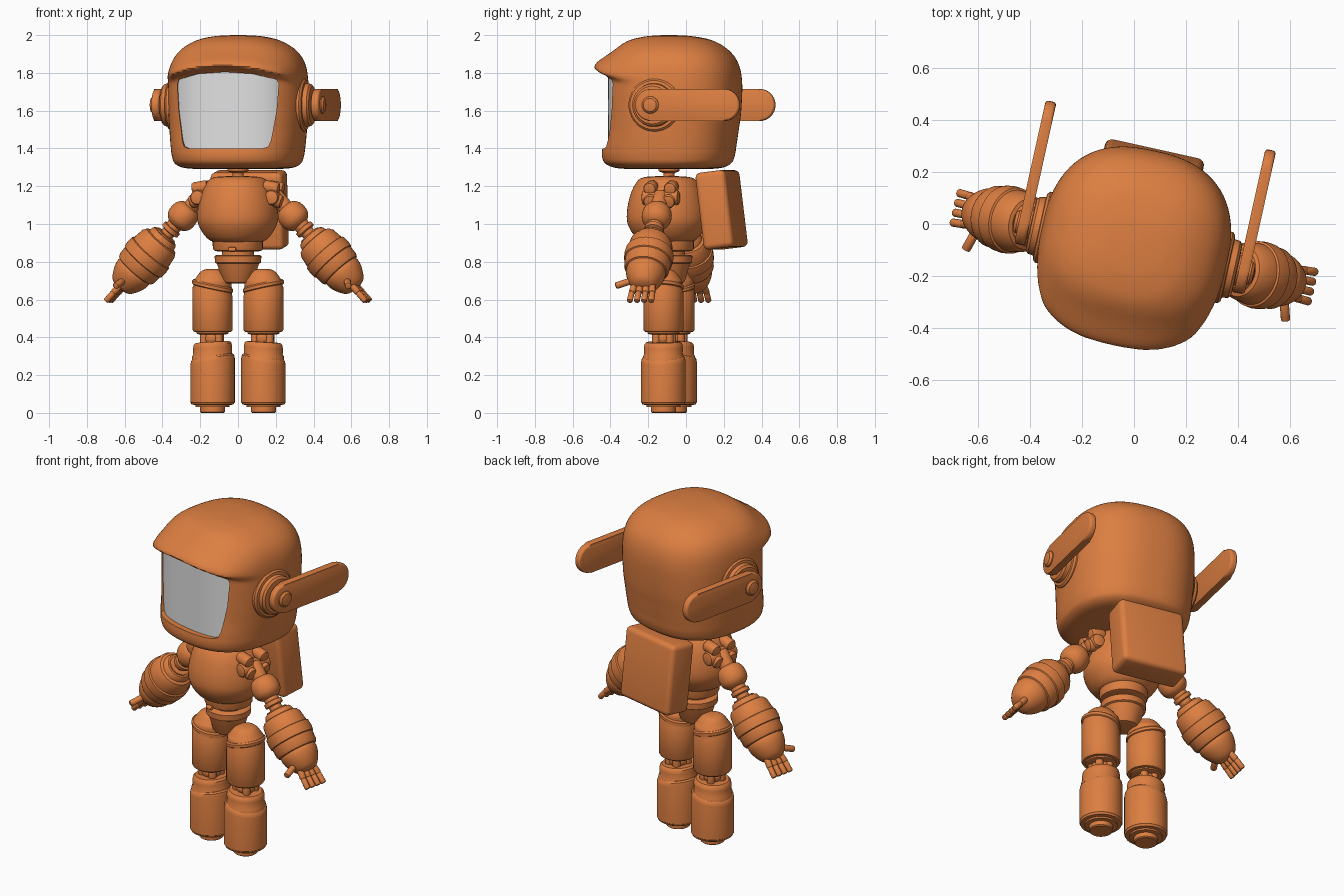
import bpy, bmesh, math
from mathutils import Matrix, Vector

cube = bpy.data.objects.get("Cube")
if cube:
    bpy.data.objects.remove(cube, do_unlink=True)

# The whole figure is turned slightly about a vertical axis
ROOT = Matrix.Translation((0, -0.09, 0)) @ Matrix.Rotation(math.radians(-12.5), 4, 'Z')
UP = Vector((0, 0, 1))
SHAPE = 2.5


def material(name, rgb):
    m = bpy.data.materials.new(name)
    m.use_nodes = True
    m.diffuse_color = (*rgb, 1)
    m.node_tree.nodes["Principled BSDF"].inputs["Base Color"].default_value = (*rgb, 1)
    return m


ORANGE = material("orange", (0.72, 0.21, 0.053))
GREY = material("light grey", (0.75, 0.75, 0.75))


def finish(name, bm, local=Matrix(), mat=ORANGE, angle=35):
    bmesh.ops.recalc_face_normals(bm, faces=bm.faces)
    mesh = bpy.data.meshes.new(name)
    bm.to_mesh(mesh)
    bm.free()
    mesh.materials.append(mat)
    ob = bpy.data.objects.new(name, mesh)
    bpy.context.collection.objects.link(ob)
    ob.matrix_world = ROOT @ local
    smooth(ob, angle)
    return ob


def smooth(ob, angle=35):
    bpy.ops.object.select_all(action='DESELECT')
    ob.select_set(True)
    bpy.context.view_layer.objects.active = ob
    bpy.ops.object.shade_smooth_by_angle(angle=math.radians(angle))


def spline(rows, steps):
    """Catmull-Rom curve through rows of any width."""
    pts = [Vector(r) for r in [rows[0], *rows, rows[-1]]]
    out = []
    for a, b, c, d in zip(pts, pts[1:], pts[2:], pts[3:]):
        for i in range(steps):
            t = i / steps
            out.append(b + (c - a) * (t / 2) + (a * 2 - b * 5 + c * 4 - d) * (t * t / 2)
                       + (b * 3 - a - c * 3 + d) * (t ** 3 / 2))
    return out + [pts[-1]]


def skin(rings):
    """Closed mesh through rings of points."""
    bm = bmesh.new()
    loops = [[bm.verts.new(p) for p in ring] for ring in rings]
    for lo, hi in zip(loops, loops[1:]):
        for i in range(len(lo)):
            bm.faces.new((lo[i - 1], lo[i], hi[i], hi[i - 1]))
    bm.faces.new(loops[0])
    bm.faces.new(loops[-1])
    return bm


def lathe(name, rows, origin=(0, 0, 0), axis=UP, lean=0, above=9, seg=40):
    """Turned part from (radius, distance) rows; the rim above a height may lean sideways."""
    rings = []
    for r, t in rows:
        ring = []
        for i in range(seg):
            a = math.tau * i / seg
            x = r * math.cos(a)
            ring.append((x, r * math.sin(a), t + (lean * x if t > above else 0)))
        rings.append(ring)
    turn = UP.rotation_difference(Vector(axis)).to_matrix().to_4x4()
    return finish(name, skin(rings), Matrix.Translation(origin) @ turn)


def rod(name, p, q, r, seg=20):
    """Round bar with softened ends."""
    p, q = Vector(p), Vector(q)
    n, e = (q - p).length, r * 0.35
    rows = [(r * 0.6, 0), (r * 0.88, e * 0.3), (r, e), (r, n - e), (r * 0.88, n - e * 0.3), (r * 0.6, n)]
    return lathe(name, rows, p, (q - p).normalized(), seg=seg)


def prism(name, outline, offset, bevel=0):
    """Extrude an outline of points by an offset, with optional rounded rims."""
    offset = Vector(offset)
    bm = skin([outline, [Vector(p) + offset for p in outline]])
    if bevel:
        rims = [e for f in bm.faces if len(f.verts) > 4 for e in f.edges]
        bmesh.ops.bevel(bm, geom=rims, offset=bevel, segments=3, profile=0.5, affect='EDGES')
    return finish(name, bm)


# Helmet: rounded-square sections (height, half width, front, back) with a brim
sections = [(1.29, .18, .18, .18), (1.297, .28, .275, .27), (1.32, .326, .33, .32),
            (1.36, .342, .347, .34), (1.42, .35, .342, .35), (1.5, .357, .328, .362),
            (1.6, .363, .322, .375), (1.75, .363, .32, .38), (1.85, .346, .315, .36),
            (1.92, .3, .275, .31), (1.97, .22, .21, .23), (1.993, .13, .12, .13), (2.0, .03, .03, .03)]
rings = []
for z, half, front, back in spline(sections, 10):
    ring = []
    for i in range(80):
        a = math.tau * i / 80
        c, s = math.cos(a), math.sin(a)
        x = half * math.copysign(abs(c) ** (2 / SHAPE), c)
        y = (front if s < 0 else back) * math.copysign(abs(s) ** (2 / SHAPE), s)
        d = z - (1.84 - 0.5 * x * x)
        if s < 0:
            y -= 0.068 * math.exp(-(d / (0.06 if d > 0 else 0.024)) ** 2) * min(1, -1.6 * s)
        ring.append((x, y, z))
    rings.append(ring)
helmet = finish("helmet", skin(rings))

# Window opening cut into the helmet
side = [(.2, 1.40), (.228, 1.41), (.24, 1.44), (.265, 1.6), (.275, 1.74), (.265, 1.765), (.15, 1.795)]
outline = [(x, -0.6, z) for x, z in side] + [(0, -0.6, 1.805)] + [(-x, -0.6, z) for x, z in reversed(side)]
cutter = prism("window_cutter", outline, (0, 0.45, 0))
cutter.hide_render = True
cut = helmet.modifiers.new("window", 'BOOLEAN')
cut.object = cutter
cut.solver = 'EXACT'
bpy.context.view_layer.objects.active = helmet
bpy.ops.object.modifier_apply(modifier=cut.name)
bpy.data.objects.remove(cutter, do_unlink=True)
smooth(helmet)

# Curved visor pane behind the opening
bm = bmesh.new()
grid = []
for j in range(13):
    z = 1.385 + 0.445 * j / 12
    w = 0.25 + 0.04 * j / 12
    row = []
    for i in range(33):
        x = w * (i / 16 - 1)
        row.append(bm.verts.new((x, 0.005 - 0.316 * (1 - (abs(x) / .36) ** SHAPE) ** (1 / SHAPE), z)))
    grid.append(row)
for lo, hi in zip(grid, grid[1:]):
    for i in range(32):
        bm.faces.new((lo[i], lo[i + 1], hi[i + 1], hi[i]))
visor = finish("visor", bm, mat=GREY)
if visor.data.polygons[0].normal.y > 0:
    visor.data.flip_normals()

# Neck, torso, waist and pelvis
lathe("neck", [(.06, 1.23), (.06, 1.245), (.03, 1.25), (.03, 1.27), (.055, 1.28), (.055, 1.31)])
body = [(.10, .905), (.14, .91), (.175, .94), (.205, .99), (.214, 1.04), (.206, 1.11),
        (.185, 1.18), (.155, 1.23), (.12, 1.248), (.06, 1.253)]
lathe("torso", spline(body, 5), (0, -0.01, 0), seg=56)
lathe("waist", [(.11, .855), (.127, .86), (.132, .87), (.132, .93)])
lathe("waist_joint", [(.085, .81), (.085, .87)])
lathe("pelvis", [(.06, .685), (.078, .69), (.085, .70), (.108, .78), (.112, .79), (.122, .795),
                 (.124, .83), (.115, .836), (.05, .836)])
rod("waist_pin", (-.02, -.14, .865), (.02, -.14, .865), .012)

# Backpack: leaning rounded box
bm = bmesh.new()
bmesh.ops.create_cube(bm, size=1)
bmesh.ops.scale(bm, vec=(.39, .165, .41), verts=bm.verts)
bmesh.ops.bevel(bm, geom=bm.edges[:], offset=.028, segments=4, profile=.5, affect='EDGES')
finish("backpack", bm, Matrix.Translation((0, .285, 1.075)) @ Matrix.Rotation(math.radians(7), 4, 'X'))
rod("backpack_mount", (0, .1, 1.08), (0, .25, 1.08), .07)

for s, label in ((1, "left"), (-1, "right")):
    # Ear discs and swept-back blade
    lathe(label + "_ear", [(.14, 0), (.14, .05), (.13, .06), (.115, .062), (.112, .085), (.10, .095),
                           (.06, .097), (.06, .12)], (s * .31, 0, 1.63), (s, 0, 0))
    arc = [math.pi * i / 14 for i in range(15)]
    blade = [(s * .412, -.085 * math.sin(a), 1.63 + .085 * math.cos(a)) for a in arc]
    blade += [(s * .412, .395 + .085 * math.sin(a), 1.63 - .085 * math.cos(a)) for a in arc]
    prism(label + "_ear_blade", blade, (s * .042, 0, 0), .012)
    lathe(label + "_ear_cap", [(.045, 0), (.045, .015), (.035, .026), (.01, .03)],
          (s * .445, 0, 1.63), (s, 0, 0), seg=28)

    # Arm, all parts turned about one sloping axis
    start = Vector((s * .22, 0, 1.13))
    along = Vector((s * .44, 0, -.49)).normalized()

    def on_arm(t, y=0, lift=0):
        return start + along * t + Vector((s * .74 * lift, y, .67 * lift))

    for y in (-.055, .055):
        rod(label + "_shoulder_tube", (s * .15, y, 1.20), (s * .235, y, 1.185), .034)
        rod(label + "_shoulder_peg", (s * .17, y * .9, 1.14), (s * .25, y * .9, 1.115), .036)
    rod(label + "_shoulder_axle", (s * .20, -.10, 1.14), (s * .20, .10, 1.14), .04)
    rod(label + "_shoulder_link", on_arm(-.04), on_arm(.1), .042)
    upper = [(.03, .05), (.058, .062), (.075, .09), (.079, .125), (.072, .155), (.05, .178), (.03, .183)]
    lathe(label + "_upper_arm", spline(upper, 3), start, along)
    lathe(label + "_elbow", [(.042, .17), (.042, .20), (.052, .203), (.052, .225), (.036, .23),
                             (.036, .25), (.06, .252), (.06, .27)], start, along)
    lathe(label + "_forearm", [(.05, .258), (.07, .26), (.078, .268), (.085, .29), (.10, .295), (.112, .315),
                               (.12, .37), (.12, .376), (.128, .38), (.131, .41), (.128, .44), (.122, .444),
                               (.12, .49), (.112, .505), (.104, .508), (.10, .53)], start, along)
    hand = [(.10, .50), (.105, .52), (.10, .55), (.082, .59), (.058, .62), (.025, .632)]
    lathe(label + "_hand", spline(hand, 3), start, along)
    for y in (-.055, -.018, .019, .056):
        rod(label + "_finger", on_arm(.59, y * .8), on_arm(.665, y), .018, 14)
        rod(label + "_fingertip", on_arm(.66, y), on_arm(.725, y * 1.05), .016, 14)
    rod(label + "_thumb", on_arm(.575, -.06), on_arm(.615, -.15), .018, 14)

    # Leg, with leaning cuff rims
    hip = (s * .138, 0, 0)
    dome = [(.10, .66), (.10, .695), (.088, .715), (.07, .74), (.05, .756), (.02, .763)]
    lathe(label + "_hip_dome", spline(dome, 3), hip)
    lathe(label + "_thigh", [(.07, .415), (.085, .42), (.085, .428), (.10, .43), (.106, .44), (.106, .64),
                             (.102, .65), (.102, .658), (.108, .662), (.108, .678), (.10, .686), (.07, .686)],
          hip, lean=s * .22, above=.6)
    lathe(label + "_knee", spline([(.015, .355), (.045, .37), (.055, .395), (.045, .42), (.015, .435)], 3), hip)
    for x, y in ((-.04, -.03), (.04, -.03), (-.03, .04), (.03, .04)):
        rod(label + "_knee_rod", (hip[0] + x, y, .345), (hip[0] + x, y, .44), .022, 16)
    lathe(label + "_shin_cap", [(.11, .26), (.108, .30), (.102, .31), (.104, .345), (.10, .365),
                                (.09, .375), (.04, .375)], hip, lean=-s * .06, above=.33)
    lathe(label + "_shin", [(.09, .042), (.112, .044), (.114, .052), (.118, .056), (.118, .27),
                            (.114, .29), (.106, .298), (.09, .30)], hip, lean=-s * .16, above=.2)
    lathe(label + "_foot", [(.06, 0), (.066, .005), (.066, .03), (.09, .032), (.09, .05)], hip)
